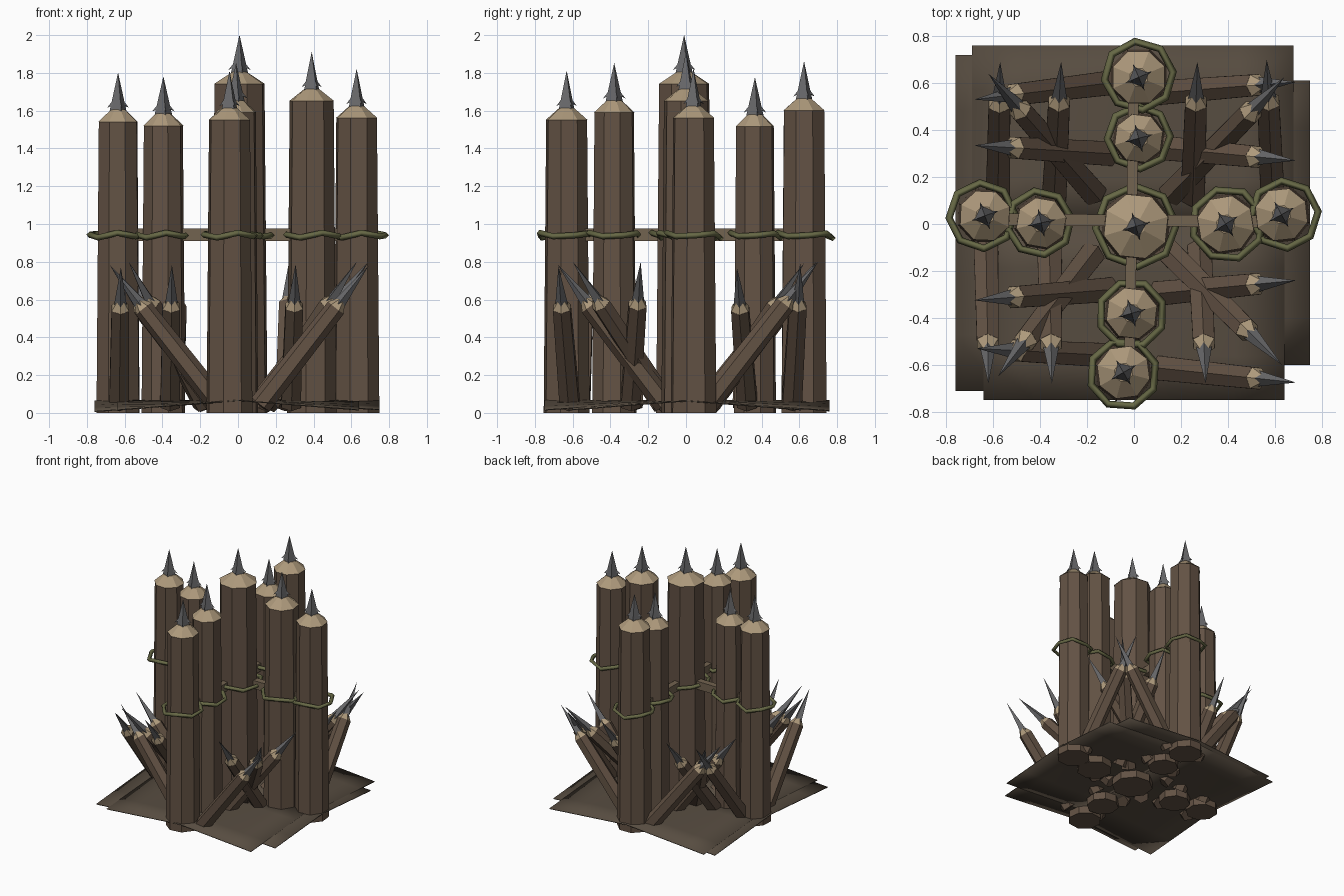
import bpy, bmesh, math, random
from mathutils import Vector, Matrix

if "Cube" in bpy.data.objects:
    bpy.data.objects.remove(bpy.data.objects["Cube"])
random.seed(4)


def material(name, rgb):
    m = bpy.data.materials.new(name)
    m.diffuse_color = (*rgb, 1)
    m.use_nodes = True
    m.node_tree.nodes["Principled BSDF"].inputs["Base Color"].default_value = m.diffuse_color
    return m


WOOD = material("dark_wood", (0.125, 0.085, 0.058))
RAIL = material("rail_wood", (0.17, 0.125, 0.08))
CUT = material("cut_wood", (0.42, 0.32, 0.20))
IRON = material("iron", (0.14, 0.14, 0.145))
ROPE = material("green_rope", (0.135, 0.14, 0.06))
EARTH = material("earth", (0.095, 0.073, 0.052))


def finish(bm, name, mats):
    me = bpy.data.meshes.new(name)
    bm.to_mesh(me)
    bm.free()
    for m in mats:
        me.materials.append(m)
    ob = bpy.data.objects.new(name, me)
    bpy.context.collection.objects.link(ob)
    return ob


def frustum(bm, a, b, r1, r2, sides, mat=0, spin=0.0):
    """Faceted cone section from point a to point b."""
    a, b = Vector(a), Vector(b)
    d = b - a
    rot = d.to_track_quat('Z', 'Y').to_matrix().to_4x4()
    mtx = Matrix.Translation((a + b) / 2) @ rot @ Matrix.Rotation(spin, 4, 'Z')
    old = set(bm.faces)
    bmesh.ops.create_cone(bm, cap_ends=True, segments=sides, radius1=r1,
                          radius2=r2, depth=d.length, matrix=mtx)
    for f in set(bm.faces) - old:
        f.material_index = mat


# Upright posts: log, pale carved shoulder, barbed iron spike
def post(x, y, r, z, name):
    bm = bmesh.new()
    spin = math.pi / 8 + random.uniform(-0.2, 0.2)
    frustum(bm, (x, y, 0), (x, y, z), r * 1.03, r * 0.92, 8, 0, spin)
    frustum(bm, (x, y, z), (x, y, z + 0.065), r * 0.95, 0.04, 8, 1, spin)
    frustum(bm, (x, y, z + 0.03), (x, y, z + 0.262), 0.054, 0, 4, 2, spin)
    for k in range(4):
        a = spin + k * math.pi / 2
        c, s = math.cos(a), math.sin(a)
        frustum(bm, (x + 0.025 * c, y + 0.025 * s, z + 0.1),
                (x + 0.062 * c, y + 0.062 * s, z + 0.075), 0.013, 0, 3, 2)
    finish(bm, name, [WOOD, CUT, IRON])


# Rope loop with an uneven height, slightly larger than the post
def rope(x, y, r, name):
    cu = bpy.data.curves.new(name, 'CURVE')
    cu.dimensions = '3D'
    cu.bevel_depth = 0.016
    cu.bevel_resolution = 0
    sp = cu.splines.new('POLY')
    sp.points.add(7)
    sp.use_cyclic_u = True
    phase = random.uniform(0, 0.4)
    for k, p in enumerate(sp.points):
        a = phase + k * math.pi / 4
        p.co = (x + r * math.cos(a), y + r * math.sin(a),
                0.94 + 0.014 * math.sin(2.3 * k), 1)
    cu.materials.append(ROPE)
    bpy.context.collection.objects.link(bpy.data.objects.new(name, cu))


POSTS = [("centre", 0.008, -0.01, 0.15, 1.74),
         ("left_outer", -0.635, 0.035, 0.118, 1.54),
         ("left_inner", -0.395, 0.005, 0.115, 1.52),
         ("right_inner", 0.39, 0.0, 0.13, 1.65),
         ("right_outer", 0.628, 0.04, 0.122, 1.56),
         ("back_outer", 0.02, 0.625, 0.125, 1.60),
         ("back_inner", 0.02, 0.365, 0.112, 1.515),
         ("front_inner", -0.01, -0.38, 0.118, 1.59),
         ("front_outer", -0.045, -0.632, 0.122, 1.55)]
for n, x, y, r, z in POSTS:
    post(x, y, r, z, n + "_post")
    rope(x * 1.02, y * 1.01, r + 0.022, n + "_rope")


# Crossed rails tying the posts together
def rail(name, a, b, size):
    bm = bmesh.new()
    bmesh.ops.create_cube(bm, size=1)
    a, b = Vector(a), Vector(b)
    d = b - a
    bm.transform(Matrix.Translation((a + b) / 2) @
                 Matrix.Rotation(math.atan2(d.y, d.x), 4, 'Z') @
                 Matrix.Diagonal((d.length, size[0], size[1], 1)))
    finish(bm, name, [RAIL])


rail("side_rail", (-0.66, 0.02, 0.943), (0.66, 0.01, 0.943), (0.05, 0.065))
rail("front_back_rail", (-0.02, -0.66, 0.943), (0.0, 0.66, 0.943), (0.045, 0.065))

# Leaning stakes in each corner: base x, y -> tip x, y
STAKES = [(-0.58, 0.10, -0.57, 0.69), (-0.34, 0.12, -0.31, 0.69),
          (-0.11, 0.30, -0.68, 0.335), (-0.11, 0.60, -0.68, 0.53),
          (-0.17, 0.13, -0.62, 0.64),
          (0.25, 0.12, 0.27, 0.69), (0.59, 0.11, 0.565, 0.70),
          (0.11, 0.325, 0.69, 0.27), (0.12, 0.56, 0.69, 0.605),
          (0.16, 0.13, 0.64, 0.625),
          (-0.11, -0.28, -0.68, -0.325), (-0.63, -0.11, -0.62, -0.68),
          (-0.36, -0.11, -0.35, -0.68), (-0.10, -0.56, -0.67, -0.53),
          (-0.18, -0.13, -0.58, -0.65),
          (0.11, -0.295, 0.69, -0.24), (0.28, -0.11, 0.305, -0.68),
          (0.12, -0.615, 0.69, -0.675), (0.13, -0.10, 0.63, -0.60)]
for i, (bx, by, tx, ty) in enumerate(STAKES):
    a = Vector((bx, by, 0.045))
    b = Vector((tx, ty, 0.785 + random.uniform(-0.02, 0.02)))
    bm = bmesh.new()
    frustum(bm, a, a.lerp(b, 0.70), 0.06, 0.053, 6, 0)
    frustum(bm, a.lerp(b, 0.70), a.lerp(b, 0.755), 0.052, 0.02, 6, 1)
    frustum(bm, a.lerp(b, 0.72), b, 0.034, 0, 4, 2)
    finish(bm, "leaning_stake_%02d" % (i + 1), [WOOD, CUT, IRON])

# Ground sheets: four thin plates, level along the axes and drooping to the corners
SHEETS = [("front", 0, -0.75, -0.64, 0.64), ("back", 0, 0.76, -0.69, 0.68),
          ("left", 1, -0.76, -0.71, 0.72), ("right", 1, 0.75, -0.60, 0.61)]
for n, axis, edge, lo, hi in SHEETS:
    bm = bmesh.new()
    bmesh.ops.create_grid(bm, x_segments=6, y_segments=4, size=0.5)
    for v in bm.verts:
        p, q = lo + (v.co.x + 0.5) * (hi - lo), (v.co.y + 0.5) * edge
        v.co = (q, p, 0) if axis else (p, q, 0)
        v.co.z = 0.066 - 0.002 * axis - 0.105 * abs(p * q)
    bmesh.ops.recalc_face_normals(bm, faces=bm.faces)
    for f in bm.faces:
        f.smooth = True
    ob = finish(bm, n + "_ground_sheet", [EARTH])
    mod = ob.modifiers.new("thickness", 'SOLIDIFY')
    mod.thickness = 0.006
    mod.offset = 0
